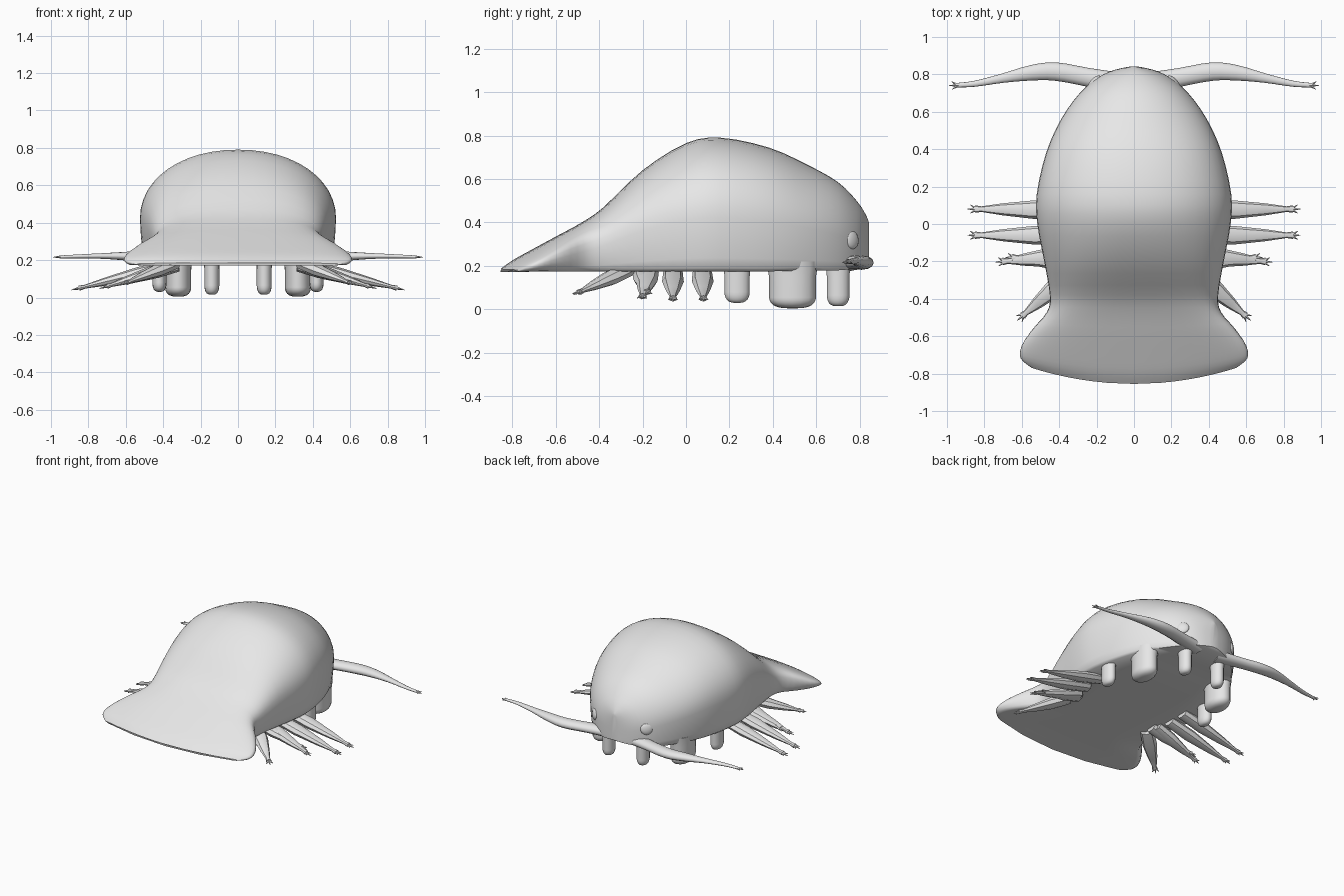
import bpy
import bmesh
from math import sin, cos, pi, radians
from mathutils import Vector, Matrix

if "Cube" in bpy.data.objects:
    bpy.data.objects.remove(bpy.data.objects["Cube"], do_unlink=True)

shell_grey = bpy.data.materials.new("shell_grey")
shell_grey.use_nodes = True
grey = (0.8, 0.8, 0.8, 1)
shell_grey.diffuse_color = grey
shell_grey.node_tree.nodes["Principled BSDF"].inputs["Base Color"].default_value = grey


def finish(name, bm, mirror=False, angle=50):
    """Turn a bmesh into a smooth shaded object, optionally mirrored in x."""
    bmesh.ops.recalc_face_normals(bm, faces=bm.faces)
    mesh = bpy.data.meshes.new(name)
    bm.to_mesh(mesh)
    bm.free()
    mesh.materials.append(shell_grey)
    obj = bpy.data.objects.new(name, mesh)
    bpy.context.collection.objects.link(obj)
    bpy.ops.object.select_all(action="DESELECT")
    obj.select_set(True)
    bpy.context.view_layer.objects.active = obj
    bpy.ops.object.shade_smooth_by_angle(angle=radians(angle))
    if mirror:
        mod = obj.modifiers.new("mirror", "MIRROR")
        mod.use_mirror_merge = False
    return obj


def skin(bm, rings):
    """Bridge a list of closed point rings and cap both ends."""
    loops = [[bm.verts.new(p) for p in ring] for ring in rings]
    count = len(loops[0])
    for a, b in zip(loops, loops[1:]):
        for i in range(count):
            j = (i + 1) % count
            bm.faces.new((a[i], a[j], b[j], b[i]))
    bm.faces.new(loops[0])
    bm.faces.new(loops[-1])


def smooth_path(points, steps):
    """Catmull-Rom interpolation of tuples of any length."""
    pts = [points[0], *points, points[-1]]
    out = []
    for a, b, c, d in zip(pts, pts[1:], pts[2:], pts[3:]):
        for s in range(steps):
            t = s / steps
            out.append([q + t / 2 * (r - p + t * (2*p - 5*q + 4*r - s4 + t * (3*q - p - 3*r + s4)))
                        for p, q, r, s4 in zip(a, b, c, d)])
    out.append(list(points[-1]))
    return out


def tube(bm, path, flat=1.0, ref=(0, 0, 1), sides=12):
    """Elliptical tube along (x, y, z, radius) points."""
    centres = [Vector(p[:3]) for p in path]
    rings = []
    for i, c in enumerate(centres):
        ahead = centres[min(i + 1, len(path) - 1)] - centres[max(i - 1, 0)]
        side = ahead.cross(Vector(ref)).normalized()
        up = side.cross(ahead).normalized()
        rings.append([c + path[i][3] * (side * cos(2*pi*k/sides) + up * flat * sin(2*pi*k/sides))
                      for k in range(sides)])
    skin(bm, rings)


def claws(bm, path, size):
    """Three small spikes fanned out at the end of a limb."""
    tip, before = Vector(path[-1][:3]), Vector(path[-2][:3])
    ahead = (tip - before).normalized()
    side = ahead.cross(Vector((0, 0, 1))).normalized()
    for spread, reach in ((-0.7, 0.8), (0, 1.3), (0.7, 0.8)):
        end = tip + size * (ahead * reach + side * spread)
        start = tip - ahead * size * 0.3
        tube(bm, [(*start, size * 0.32), (*end, size * 0.05)], sides=5)


# Body shell: y, half width, top, bottom, rearward bow, squareness
stations = [
    (0.842, 0.02, 0.40, 0.21, 0, 2),
    (0.825, 0.10, 0.44, 0.2, 0, 2),
    (0.785, 0.19, 0.50, 0.19, 0, 2),
    (0.70, 0.29, 0.585, 0.18, 0, 2),
    (0.56, 0.39, 0.665, 0.18, 0, 2),
    (0.38, 0.47, 0.745, 0.175, 0, 2.1),
    (0.16, 0.52, 0.79, 0.175, 0, 2.1),
    (0, 0.517, 0.765, 0.175, 0, 2.1),
    (-0.2, 0.48, 0.64, 0.175, 0, 2.3),
    (-0.38, 0.45, 0.47, 0.175, 0, 2.6),
    (-0.47, 0.465, 0.40, 0.175, 0.01, 3),
    (-0.56, 0.54, 0.34, 0.175, 0.03, 3),
    (-0.65, 0.6, 0.275, 0.175, 0.06, 3),
    (-0.72, 0.605, 0.225, 0.173, 0.08, 3),
    (-0.77, 0.545, 0.185, 0.172, 0.085, 3),
]


def section(y, width, top, bottom, bow, square):
    middle = bottom + 0.4 * (top - bottom)
    profile = []
    # Domed upper half
    for k in range(25):
        t = pi * k / 24
        c, s = cos(t), max(sin(t), 0)
        x = abs(c) ** (2 / square) * (1 if c > 0 else -1)
        profile.append((x, middle + (top - middle) * s ** (2 / square)))
    # Side walls tucking in to a flat underside
    wall = [(0.99, 0.6), (0.97, 0.25), (0.95, 0.06), (0.92, 0)]
    low = [(f, bottom + h * (middle - bottom)) for f, h in wall]
    profile += [(-f, z) for f, z in low]
    profile += [(f, bottom) for f in (-0.5, 0, 0.5)]
    profile += low[::-1]
    return [(f * width, y - bow * (1 - f * f), z) for f, z in profile]


bm = bmesh.new()
skin(bm, [section(*s) for s in smooth_path(stations, 3)])
finish("body_shell", bm)

# Antennae sweeping out from the snout
bm = bmesh.new()
path = smooth_path([
    (0.08, 0.75, 0.215, 0.06), (0.25, 0.785, 0.215, 0.05), (0.42, 0.815, 0.215, 0.049),
    (0.55, 0.808, 0.22, 0.041), (0.7, 0.78, 0.222, 0.025), (0.85, 0.75, 0.22, 0.016),
    (0.95, 0.742, 0.217, 0.012)], 3)
tube(bm, path, flat=0.65)
claws(bm, path, 0.03)
finish("antenna", bm, mirror=True)

# Clawed rear legs: root and tip
legs = [
    ((0.36, 0.075, 0.17), (0.85, 0.08, 0.05)),
    ((0.36, -0.06, 0.17), (0.85, -0.06, 0.05)),
    ((0.34, -0.17, 0.17), (0.7, -0.2, 0.06)),
    ((0.32, -0.2, 0.17), (0.65, -0.18, 0.08)),
    ((0.34, -0.27, 0.18), (0.595, -0.49, 0.08)),
]
for number, (root, tip) in enumerate(legs, 1):
    bm = bmesh.new()
    path = []
    for t, r in ((0, 0.045), (0.35, 0.05), (0.7, 0.032), (0.93, 0.015), (1, 0.02)):
        path.append((*Vector(root).lerp(Vector(tip), t), r))
    tube(bm, path, flat=0.7, sides=8)
    claws(bm, path, 0.032)
    finish(f"rear_leg_{number}", bm, mirror=True, angle=40)

# Stubby round-ended feet: x, y, lowest z, half width, half length
feet = {
    "front_foot": (0.14, 0.7, 0.015, 0.04, 0.052),
    "middle_foot": (0.32, 0.49, 0.005, 0.07, 0.108),
    "back_foot": (0.42, 0.235, 0.03, 0.038, 0.058),
}
for name, (x, y, low, wide, long) in feet.items():
    bm = bmesh.new()
    path = [(x, y, 0.22, long * 1.1), (x, y, 0.15, long)]
    for k in range(7):
        a = k / 6 * pi / 2
        path.append((x, y, low + 0.05 * (1 - sin(a)), long * max(cos(a), 0.05) ** 0.6))
    tube(bm, path, flat=wide / long, ref=(1, 0, 0), sides=16)
    finish(name, bm, mirror=True)

# Eyes: flattened discs on the sides of the snout
bm = bmesh.new()
bmesh.ops.create_uvsphere(bm, u_segments=20, v_segments=10, radius=0.043)
turn = Vector((0.68, 0.72, 0.1)).to_track_quat("Z", "Y").to_matrix().to_4x4()
place = Matrix.Translation((0.212, 0.762, 0.32)) @ turn @ Matrix.Diagonal((1, 1, 0.4, 1))
bmesh.ops.transform(bm, matrix=place, verts=bm.verts)
finish("eye", bm, mirror=True)
